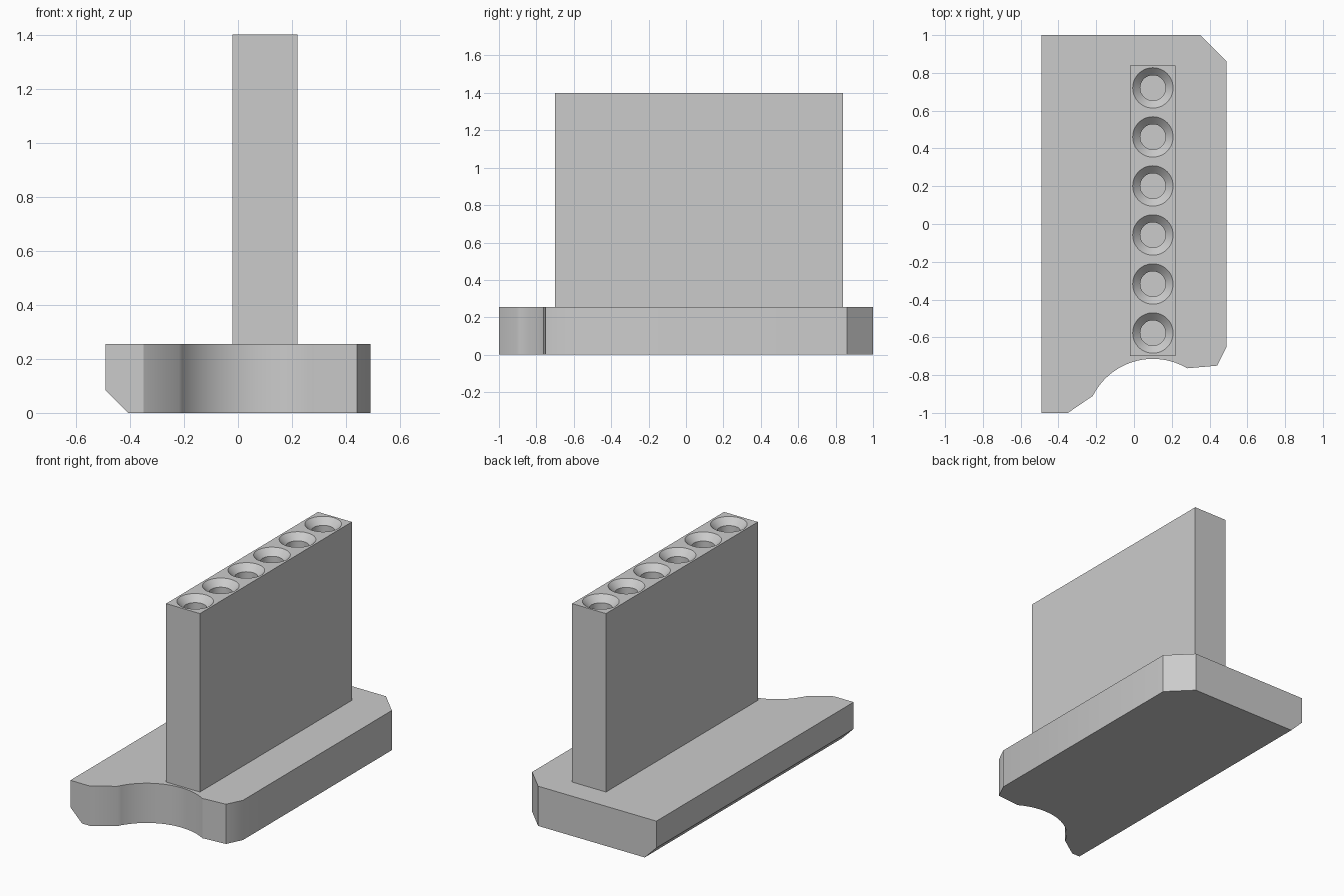
import bpy, bmesh
from math import cos, sin, radians

cube = bpy.data.objects.get("Cube")
if cube:
    bpy.data.objects.remove(cube, do_unlink=True)

# Single grey material
grey = bpy.data.materials.new("light_grey")
grey.use_nodes = True
colour = (0.6, 0.6, 0.6, 1)
grey.diffuse_color = colour
grey.node_tree.nodes["Principled BSDF"].inputs["Base Color"].default_value = colour


def make_object(name, bm):
    bmesh.ops.recalc_face_normals(bm, faces=bm.faces)
    mesh = bpy.data.meshes.new(name)
    bm.to_mesh(mesh)
    bm.free()
    mesh.materials.append(grey)
    obj = bpy.data.objects.new(name, mesh)
    bpy.context.collection.objects.link(obj)
    return obj


def prism(outline, z0, z1):
    bm = bmesh.new()
    face = bm.faces.new([bm.verts.new((x, y, z0)) for x, y in outline])
    grown = bmesh.ops.extrude_face_region(bm, geom=[face])["geom"]
    top = [v for v in grown if isinstance(v, bmesh.types.BMVert)]
    bmesh.ops.translate(bm, verts=top, vec=(0, 0, z1 - z0))
    bmesh.ops.recalc_face_normals(bm, faces=bm.faces)
    return bm


def activate(obj):
    bpy.ops.object.select_all(action="DESELECT")
    obj.select_set(True)
    bpy.context.view_layer.objects.active = obj


# Base plate: clipped corners and a scooped front edge
base_top, wall_top = 0.255, 1.4
mid_x = 0.1
scoop_y, scoop_r, steps = -1.07, 0.356, 24
angles = [radians(59.3 + (153.3 - 59.3) * i / steps) for i in range(steps + 1)]
outline = [(-0.49, -1), (-0.49, 1), (0.35, 1), (0.49, 0.86), (0.49, -0.65), (0.44, -0.75)]
outline += [(mid_x + scoop_r * cos(a), scoop_y + scoop_r * sin(a)) for a in angles]
outline.append((-0.35, -1))
bm = prism(outline, 0, base_top)

# Chamfer along the lower long edge
cut = bmesh.ops.bisect_plane(
    bm, geom=bm.verts[:] + bm.edges[:] + bm.faces[:],
    plane_co=(-0.407, 0, 0), plane_no=(-1, 0, -1), clear_outer=True)
rim = [e for e in cut["geom_cut"] if isinstance(e, bmesh.types.BMEdge)]
bmesh.ops.contextual_create(bm, geom=rim)
base = make_object("base_plate", bm)

# Upright wall, sunk slightly into the base
wall = make_object("upright_wall", prism(
    [(-0.02, -0.7), (0.22, -0.7), (0.22, 0.84), (-0.02, 0.84)], base_top - 0.01, wall_top))

# Countersunk blind holes along the top of the wall
rim_r, bore_r, sink, depth, sides = 0.107, 0.067, 0.04, 0.5, 48
profile = [(rim_r, wall_top + 0.05), (rim_r, wall_top), (bore_r, wall_top - sink), (bore_r, wall_top - depth)]
bm = bmesh.new()
for i in range(6):
    y = -0.577 + 0.2595 * i
    rings = [[bm.verts.new((mid_x + r * cos(radians(360 * k / sides)),
                            y + r * sin(radians(360 * k / sides)), z))
              for k in range(sides)] for r, z in profile]
    for a, b in zip(rings, rings[1:]):
        for k in range(sides):
            n = (k + 1) % sides
            bm.faces.new((a[k], a[n], b[n], b[k]))
    bm.faces.new(rings[0])
    bm.faces.new(rings[-1])
cutter = make_object("hole_cutter", bm)
cutter.hide_render = True

holes = wall.modifiers.new("holes", "BOOLEAN")
holes.operation = "DIFFERENCE"
holes.solver = "EXACT"
holes.object = cutter
activate(wall)
bpy.ops.object.modifier_apply(modifier=holes.name)
bpy.data.objects.remove(cutter, do_unlink=True)

# Smooth curved walls, keep hard edges crisp
for obj in (base, wall):
    activate(obj)
    bpy.ops.object.shade_smooth_by_angle(angle=radians(30))
